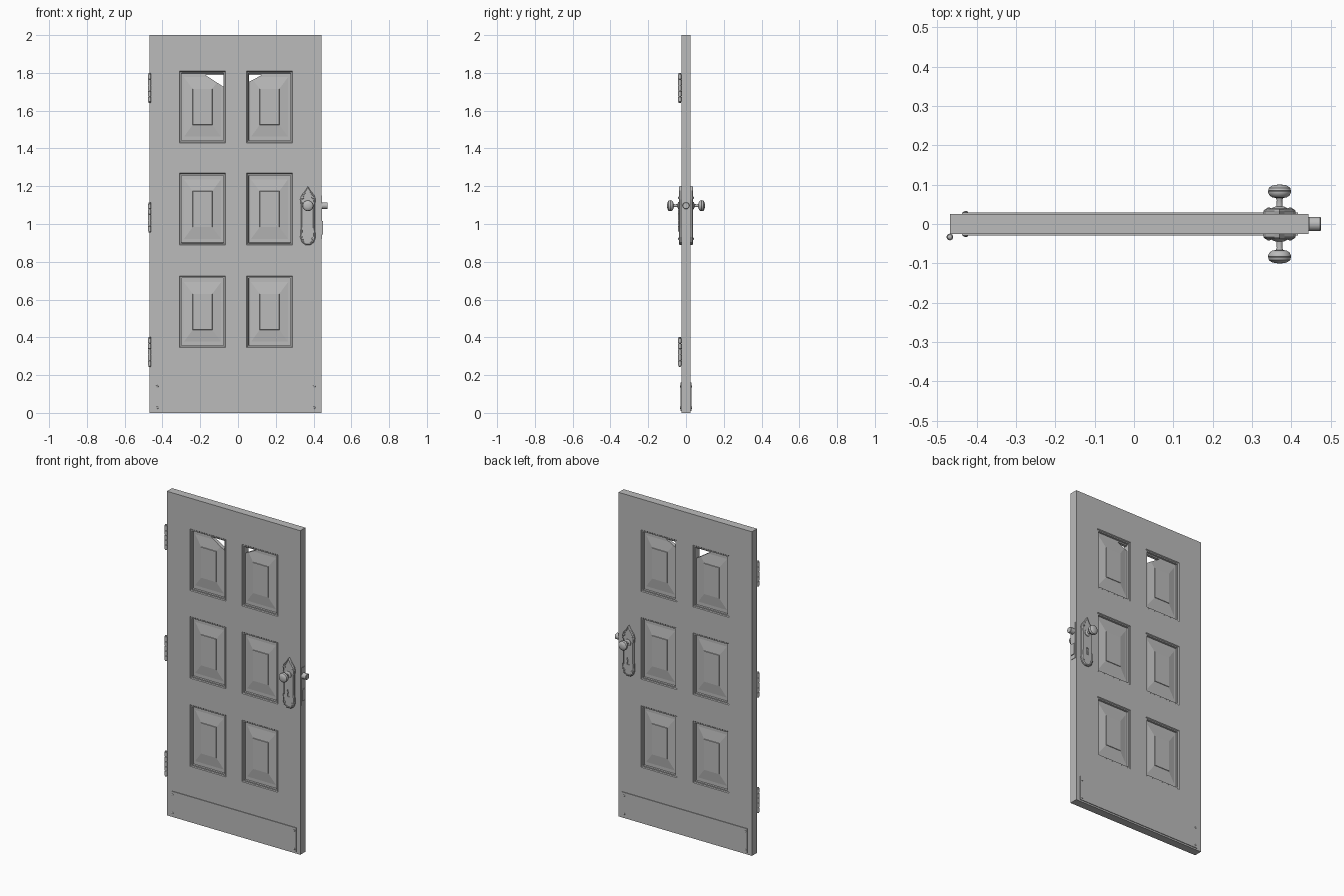
import bpy, bmesh
from math import sin, cos, pi, radians

if "Cube" in bpy.data.objects:
    bpy.data.objects.remove(bpy.data.objects["Cube"])

GREY = bpy.data.materials.new("plain_grey")
GREY.use_nodes = True
GREY.diffuse_color = (0.5, 0.5, 0.5, 1)
GREY.node_tree.nodes["Principled BSDF"].inputs["Base Color"].default_value = (0.5, 0.5, 0.5, 1)

LEFT, RIGHT, TOP, HALF = -0.468, 0.443, 2.0, 0.025   # door slab
LOCK_X = 0.37


def finish(name, bm, smooth=False):
    bmesh.ops.remove_doubles(bm, verts=bm.verts, dist=1e-5)
    bmesh.ops.recalc_face_normals(bm, faces=bm.faces)
    mesh = bpy.data.meshes.new(name)
    bm.to_mesh(mesh)
    bm.free()
    mesh.materials.append(GREY)
    ob = bpy.data.objects.new(name, mesh)
    bpy.context.collection.objects.link(ob)
    if smooth:
        select(ob)
        bpy.ops.object.shade_smooth_by_angle(angle=radians(35))
    return ob


def select(ob):
    bpy.ops.object.select_all(action="DESELECT")
    ob.select_set(True)
    bpy.context.view_layer.objects.active = ob


def skin(bm, rings, start=True, end=True):
    """Join a series of equal point rings with quads, capping the ends."""
    rings = [[bm.verts.new(p) for p in ring] for ring in rings]
    for a, b in zip(rings, rings[1:]):
        for i in range(len(a)):
            j = (i + 1) % len(a)
            bm.faces.new((a[i], a[j], b[j], b[i]))
    if start:
        bm.faces.new(rings[0])
    if end:
        bm.faces.new(rings[-1])


def lathe(bm, profile, place, n=24):
    """Turn (radius, height) points; place maps (u, v, height) to a point."""
    skin(bm, [[place(r * cos(2 * pi * i / n), r * sin(2 * pi * i / n), h)
               for i in range(n)] for r, h in profile])


def box(name, x, y, z):
    bm = bmesh.new()
    skin(bm, [[(x[0], y[0], h), (x[1], y[0], h), (x[1], y[1], h), (x[0], y[1], h)] for h in z])
    return finish(name, bm)


def prism(name, outline, y0, y1):
    bm = bmesh.new()
    skin(bm, [[(x, y, z) for x, z in outline] for y in (y0, y1)])
    return finish(name, bm)


def cut(ob, cutter):
    mod = ob.modifiers.new("cut", "BOOLEAN")
    mod.operation, mod.solver, mod.object = "DIFFERENCE", "EXACT", cutter
    cutter.hide_render = True
    select(ob)
    bpy.ops.object.modifier_apply(modifier=mod.name)
    bpy.data.objects.remove(cutter)


# Door slab: a grid with six openings, each filled by a moulded raised panel
COLS, ROWS = (-0.188, 0.167), (0.535, 1.079, 1.62)
PANEL_W, PANEL_H = 0.122, 0.19
STEPS = [(0, 0), (0.004, 0.005), (0.011, 0.005), (0.012, 0.016),
         (0.024, 0.016), (0.07, 0.008), (0.071, 0.005)]    # (inset, depth)
xs = [LEFT] + [c + s * PANEL_W for c in COLS for s in (-1, 1)] + [RIGHT]
zs = [0] + [r + s * PANEL_H for r in ROWS for s in (-1, 1)] + [TOP]


def rect(x0, x1, z0, z1, y):
    return [(x0, y, z0), (x1, y, z0), (x1, y, z1), (x0, y, z1)]


bm = bmesh.new()
for side in (-1, 1):
    for i in range(len(xs) - 1):
        for k in range(len(zs) - 1):
            cell = xs[i], xs[i + 1], zs[k], zs[k + 1]
            if i % 2 and k % 2:
                skin(bm, [rect(cell[0] + d, cell[1] - d, cell[2] + d * (1.35 if d > 0.02 else 1),
                               cell[3] - d * (1.35 if d > 0.02 else 1), side * (HALF - h))
                          for d, h in STEPS], start=False)
            else:
                bm.faces.new([bm.verts.new(p) for p in rect(*cell, side * HALF)])
bmesh.ops.remove_doubles(bm, verts=bm.verts, dist=1e-5)
bmesh.ops.bridge_loops(bm, edges=[e for e in bm.edges if e.is_boundary])
door = finish("door_slab", bm)

# Missing corners of the two top panels
cut(door, prism("left_gap", [(-0.175, 1.79), (-0.078, 1.79), (-0.078, 1.727)], -0.1, 0.1))
cut(door, prism("right_gap", [(0.058, 1.79), (0.13, 1.79), (0.058, 1.753)], -0.1, 0.1))

# Plate outline: right half, mirrored to the left
half = [(0.0, 1.2), (0.013, 1.178), (0.034, 1.152), (0.041, 1.13), (0.037, 1.1),
        (0.037, 0.98), (0.041, 0.93), (0.032, 0.903), (0.014, 0.89)]
outline = half + [(-x, z) for x, z in reversed(half[1:])]
MID = 1.04


def scaled(inset, y):
    fx, fz = 1 - inset / 0.041, 1 - inset / 0.15
    return [(LOCK_X + x * fx, y, MID + (z - MID) * fz) for x, z in outline]


for side, word in ((-1, "front"), (1, "back")):
    # Kick plate
    box(word + "_kick_plate", (-0.437, 0.417), sorted((side * 0.023, side * 0.029)), (0.01, 0.16))

    # Lock plate with keyhole
    bm = bmesh.new()
    skin(bm, [scaled(d, side * y) for d, y in
              ((0, 0.023), (0, 0.033), (0.005, 0.038), (0.009, 0.038), (0.01, 0.036))])
    plate = finish(word + "_lock_plate", bm)
    arc = [(LOCK_X + 0.009 * cos(radians(a)), 0.995 + 0.009 * sin(radians(a)))
           for a in range(-60, 241, 30)]
    keyhole = arc + [(LOCK_X - 0.008, 0.96), (LOCK_X + 0.008, 0.96)]
    cut(plate, prism("keyhole_cutter", keyhole, side * 0.03, side * 0.06))

    # Door knob with rose, stem and rimmed head
    bm = bmesh.new()
    lathe(bm, [(0.02, 0.034), (0.02, 0.04), (0.015, 0.043), (0.008, 0.045), (0.007, 0.06),
               (0.009, 0.066), (0.019, 0.068), (0.026, 0.073), (0.029, 0.08), (0.029, 0.083),
               (0.028, 0.084), (0.029, 0.085), (0.027, 0.092), (0.02, 0.097),
               (0.011, 0.0995), (0.004, 0.1)],
          lambda u, v, h: (LOCK_X + u, side * h, 1.097 + v), 32)
    finish(word + "_knob", bm, True)

    # Screws in the kick plate and the lock plate
    bm = bmesh.new()
    spots = [(x, z, 0.028) for x in (-0.428, 0.403) for z in (0.027, 0.14)]
    spots += [(LOCK_X + s * 0.027, z, 0.037) for s in (-1, 1) for z in (0.922, 1.14)]
    for x, z, y in spots:
        lathe(bm, [(0.007, y - 0.001), (0.006, y + 0.003), (0.002, y + 0.005)],
              lambda u, v, h: (x + u, side * h, z + v), 12)
    finish(word + "_screws", bm, True)

# Latch and bolt on the lock edge
box("edge_plate", (0.44, 0.446), (-0.018, 0.018), (0.92, 1.15))
bm = bmesh.new()
lathe(bm, [(0.018, 0.44), (0.018, 0.473), (0.016, 0.475)],
      lambda u, v, h: (h, u, 1.097 + v))
finish("latch", bm, True)
box("dead_bolt", (0.44, 0.451), (-0.014, 0.014), (0.945, 1.015))

# Hinges: five knuckles with grooves and rounded pin ends
for number, centre in enumerate((0.323, 1.035, 1.72)):
    bm = bmesh.new()
    profile = [(0.002, -0.08), (0.006, -0.078), (0.007, -0.075)]
    for k in range(5):
        low = -0.073 + k * 0.0296
        profile += [(0.006, low), (0.0085, low + 0.001), (0.0085, low + 0.026), (0.006, low + 0.027)]
    profile += [(0.007, 0.075), (0.006, 0.078), (0.002, 0.08)]
    lathe(bm, profile, lambda u, v, h: (LEFT + u, -0.033 + v, centre + h), 16)
    finish("hinge_%d" % (number + 1), bm, True)
